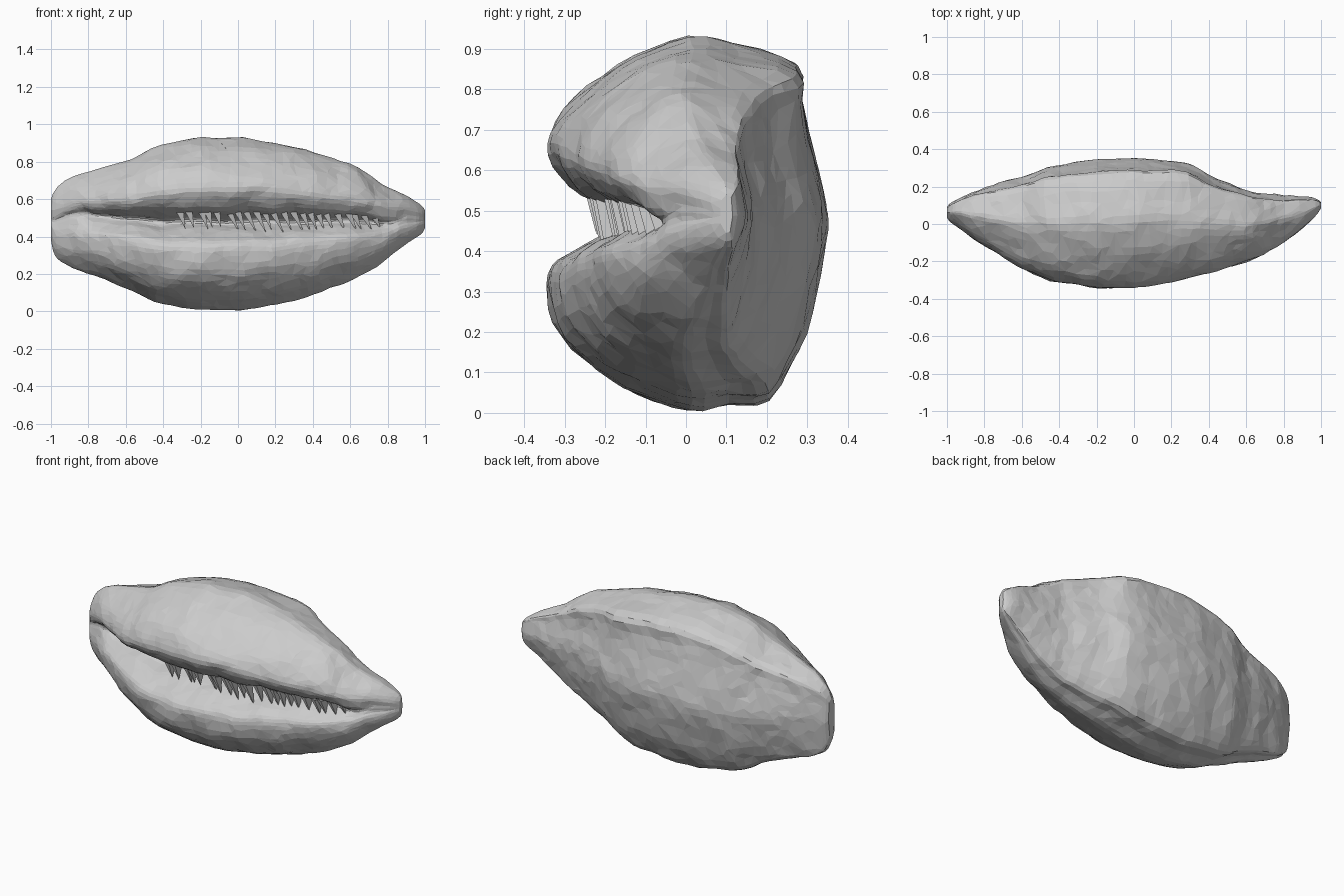
import bpy, bmesh, math, random
from mathutils import Vector, noise

if "Cube" in bpy.data.objects:
    bpy.data.objects.remove(bpy.data.objects["Cube"])

random.seed(4)

# Stations along the shell: x, bottom z, top z, front y, back y
ST = [(-1.0, .38, .60, .035, .09), (-.985, .30, .64, .01, .11), (-.95, .265, .685, -.01, .13),
      (-.85, .22, .735, -.08, .175), (-.7, .17, .77, -.18, .225), (-.6, .125, .80, -.24, .25),
      (-.45, .045, .88, -.30, .31), (-.2, .005, .93, -.343, .345), (0, .005, .93, -.335, .35),
      (.2, .03, .905, -.31, .338), (.3, .06, .885, -.285, .32), (.4, .09, .855, -.26, .26),
      (.6, .16, .79, -.20, .18), (.7, .21, .73, -.155, .16), (.8, .285, .66, -.10, .152),
      (.88, .345, .635, -.04, .148), (.95, .39, .59, .015, .142), (.985, .415, .565, .06, .13),
      (1.0, .445, .54, .085, .115)]

# Widest cross-section (y, z), starting inside the slot and going over the top
SEC = [(-.13, .495), (-.20, .517), (-.29, .56), (-.345, .64), (-.325, .72), (-.25, .805),
       (-.13, .88), (0, .93), (.12, .91), (.27, .86), (.285, .78), (.305, .68), (.335, .55),
       (.345, .45), (.32, .30), (.27, .15), (.20, .03), (.10, .022), (0, .003), (-.12, .045),
       (-.23, .105), (-.31, .19), (-.345, .29), (-.335, .36), (-.28, .40), (-.21, .435),
       (-.13, .465)]


def lerp_table(x):
    x = min(max(x, -1), 1)
    for a, b in zip(ST, ST[1:]):
        if x <= b[0]:
            t = (x - a[0]) / (b[0] - a[0])
            return [p + (q - p) * t for p, q in zip(a[1:], b[1:])]


def station(x):
    w = min(.03, (1 - abs(x)) * .6)
    s = [lerp_table(x + d) for d in (-w, 0, w)]
    return [(a + 2 * b + c) / 4 for a, b, c in zip(*s)]


def spline(pts, n):
    out, m = [], len(pts)
    for i in range(m):
        p = [Vector(pts[(i + k) % m]) for k in (-1, 0, 1, 2)]
        for j in range(n):
            t = j / n
            out.append(.5 * (2 * p[1] + (p[2] - p[0]) * t
                             + (2 * p[0] - 5 * p[1] + 4 * p[2] - p[3]) * t * t
                             + (3 * p[1] - p[0] - 3 * p[2] + p[3]) * t ** 3))
    return out


def finish(bm, name):
    bmesh.ops.recalc_face_normals(bm, faces=bm.faces)
    me = bpy.data.meshes.new(name)
    bm.to_mesh(me)
    bm.free()
    ob = bpy.data.objects.new(name, me)
    bpy.context.collection.objects.link(ob)
    return ob


# Shell body: lofted cross-sections with a slight rough surface
prof = spline(SEC, 3)
bm = bmesh.new()
rings = []
N = 100
for i in range(N + 1):
    x = math.sin((i / N - .5) * math.pi) * .45 + (2 * i / N - 1) * .55
    bot, top, fr, bk = station(x)
    # slot closes at the pointed tip and grows shallow at the blunt end
    fade = min(1, max(0, (.90 - x) / .2), .45 + max(0, (x + .85) / .2))
    # slot drifts upward toward the blunt end
    lift = .035 * min(1, max(0, (-x - .3) / .5)) * min(1, (1 + x) * 8)
    ring = []
    for p in prof:
        u, v = (p.x + .345) / .69, (p.y - .003) / .927
        slot = math.exp(-((v - .52) / .12) ** 2) if u < .45 else 0
        u *= 1 - (1 - fade) * slot * .9
        co = Vector((x, fr + (bk - fr) * u, bot + (top - bot) * v + lift * slot))
        amp = .011 * min(1, (1 - abs(x)) * 8)
        co += noise.noise_vector(co * 7) * amp + noise.noise_vector(co * 19) * amp * .4
        ring.append(bm.verts.new(co))
    rings.append(ring)
m = len(prof)
for a, b in zip(rings, rings[1:]):
    for j in range(m):
        bm.faces.new((a[j], a[(j + 1) % m], b[(j + 1) % m], b[j]))
for r in (rings[0], rings[-1]):
    bmesh.ops.triangulate(bm, faces=[bm.faces.new(r)])
shell = finish(bm, "shell_body")
dec = shell.modifiers.new("facets", 'DECIMATE')
dec.ratio = .28

# Teeth: thin slanted spikes hanging from the upper lip into the slot
bm = bmesh.new()
for i in range(22):
    x = -.3 + i * .049 + random.uniform(-.012, .012)
    bot, top, fr, bk = station(x)
    h = top - bot
    y = fr + (bk - fr) * random.uniform(.15, .19)
    size = random.uniform(.6, 1.2) * (.6 if x < -.05 else 1)
    zc = bot + h * .565
    base = [bm.verts.new((x + dx, y + dy, zc + dz))
            for dx, dy, dz in ((-.022, 0, .005), (.016, -.012, .005), (.005, .07, -.025))]
    tip = bm.verts.new((x + .05 * size, y + .01, zc - (.06 + .045 * size) * min(1, h / .7)))
    for j in range(3):
        bm.faces.new((base[j], base[(j + 1) % 3], tip))
    bm.faces.new(base)
finish(bm, "slot_teeth")
